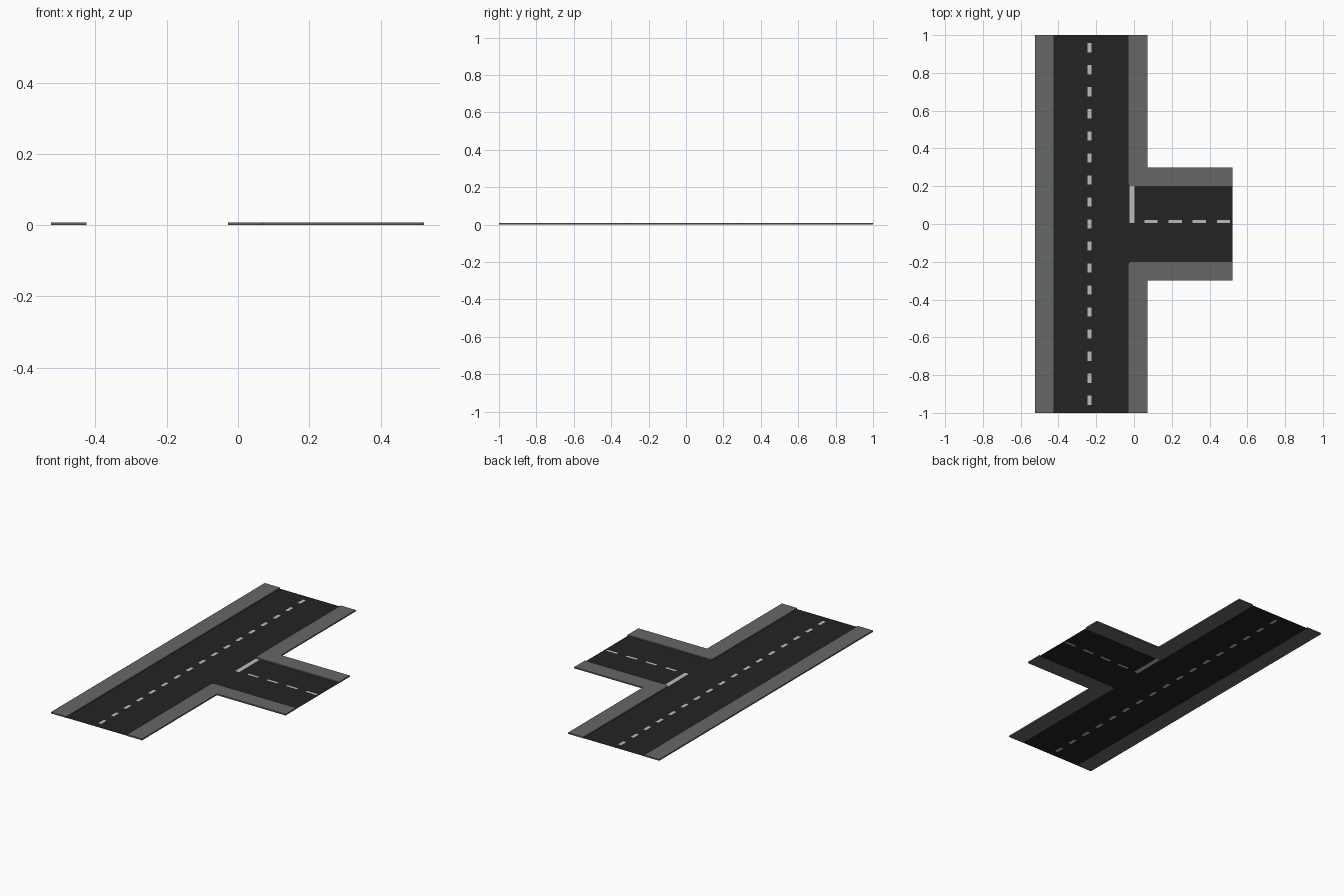
import bpy, bmesh, math

if "Cube" in bpy.data.objects:
    bpy.data.objects.remove(bpy.data.objects["Cube"])

def material(name, rgb):
    m = bpy.data.materials.new(name)
    m.diffuse_color = (*rgb, 1)
    m.use_nodes = True
    m.node_tree.nodes["Principled BSDF"].inputs["Base Color"].default_value = m.diffuse_color
    return m

ASPHALT = material("asphalt", (0.017, 0.017, 0.017))
PAVING = material("paving_grey", (0.13, 0.14, 0.13))
PAINT = material("road_paint", (0.5, 0.5, 0.5))

ROAD_Z, PAVE_Z = 0.001, 0.008
LEFT, RIGHT, WALK, END = -0.425, -0.028, 0.1, 0.522   # road edges, pavement width
SIDE_HALF, RADIUS = 0.2, 0.016                        # side road half width, kerb rounding

def add_object(name, bm, mats):
    me = bpy.data.meshes.new(name)
    bm.to_mesh(me)
    bm.free()
    for m in mats:
        me.materials.append(m)
    ob = bpy.data.objects.new(name, me)
    bpy.context.collection.objects.link(ob)
    return ob

def road(name, xs, ys, painted):
    """Flat sheet cut along xs and ys; cells where painted(x, y) become markings."""
    bm = bmesh.new()
    grid = [[bm.verts.new((x, y, ROAD_Z)) for y in ys] for x in xs]
    for i in range(len(xs) - 1):
        for j in range(len(ys) - 1):
            f = bm.faces.new((grid[i][j], grid[i+1][j], grid[i+1][j+1], grid[i][j+1]))
            c = f.calc_center_median()
            f.material_index = int(painted(c.x, c.y))
    return add_object(name, bm, [ASPHALT, PAINT])

def slab(name, outline):
    """Pavement slab extruded up from the ground."""
    bm = bmesh.new()
    f = bm.faces.new([bm.verts.new((x, y, 0)) for x, y in outline])
    top = bmesh.ops.extrude_face_region(bm, geom=[f])["geom"]
    bmesh.ops.translate(bm, vec=(0, 0, PAVE_Z),
                        verts=[v for v in top if isinstance(v, bmesh.types.BMVert)])
    bmesh.ops.recalc_face_normals(bm, faces=bm.faces)
    return add_object(name, bm, [PAVING])

# main road with dashed centre line
dashes = [(-0.932 + i * 0.1165 - 0.025, -0.932 + i * 0.1165 + 0.025) for i in range(17)]
ys = [-1] + [e for d in dashes for e in d] + [1]
road("main_road", [LEFT, -0.245, -0.226, RIGHT], ys,
     lambda x, y: -0.245 < x < -0.226 and any(a < y < b for a, b in dashes))

# side road with dashed centre line and stop line
side_dashes = [(0.055 + i * 0.128, 0.125 + i * 0.128) for i in range(4)]
stop = (-0.023, 0.003)
low, high = 0.006, 0.02
edge = SIDE_HALF + RADIUS
xs = [RIGHT, *stop] + [e for d in side_dashes for e in d] + [END]

def side_paint(x, y):
    if stop[0] < x < stop[1]:
        return low < y < SIDE_HALF
    return low < y < high and any(a < x < b for a, b in side_dashes)

road("side_road", xs, [-edge, low, high, SIDE_HALF, edge], side_paint)

# straight pavement on the far side
slab("far_pavement", [(LEFT - WALK, -1), (LEFT, -1), (LEFT, 1), (LEFT - WALK, 1)])

# two L-shaped corner pavements with a rounded kerb
for name, s in (("back_corner_pavement", 1), ("front_corner_pavement", -1)):
    arc = [(RIGHT + RADIUS * (1 - math.cos(a)), s * (SIDE_HALF + RADIUS * (1 - math.sin(a))))
           for a in (i * math.pi / 8 for i in range(5))]
    slab(name, [(RIGHT, s)] + arc + [(END, s * SIDE_HALF), (END, s * (SIDE_HALF + WALK)),
                (RIGHT + WALK, s * (SIDE_HALF + WALK)), (RIGHT + WALK, s)])
